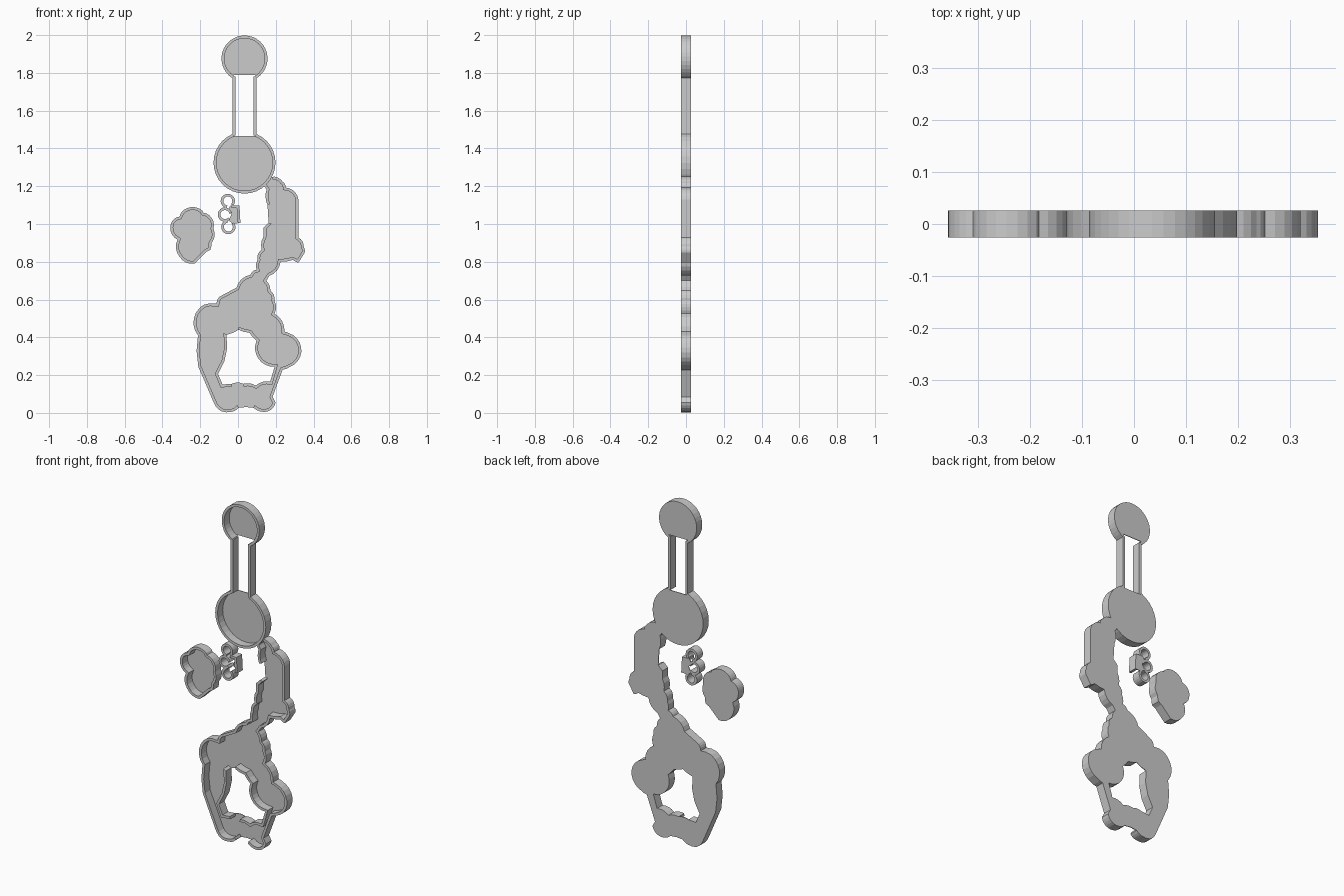
import bpy, bmesh, math

if "Cube" in bpy.data.objects:
    bpy.data.objects.remove(bpy.data.objects["Cube"])

FRONT, BACK = -0.026, 0.026   # depth range of the walls
PLATE = 0.004                 # backing sheet thickness
WALL = 0.015                  # wall width

grey = bpy.data.materials.new("light_grey")
grey.diffuse_color = (0.6, 0.6, 0.6, 1)
grey.use_nodes = True
grey.node_tree.nodes["Principled BSDF"].inputs["Base Color"].default_value = grey.diffuse_color


def finish(bm, name):
    bmesh.ops.recalc_face_normals(bm, faces=bm.faces)
    me = bpy.data.meshes.new(name)
    bm.to_mesh(me)
    bm.free()
    me.materials.append(grey)
    ob = bpy.data.objects.new(name, me)
    bpy.context.collection.objects.link(ob)
    return ob


def scallops(corners):
    """Corners (x, z, bulge[, 0 = no wall]) in hundredths -> points, wall flags."""
    pts, walls = [], []
    for i, c in enumerate(corners):
        n = corners[(i + 1) % len(corners)]
        px, pz, qx, qz, b = c[0] / 100, c[1] / 100, n[0] / 100, n[1] / 100, c[2]
        dx, dz = qx - px, qz - pz
        length = math.hypot(dx, dz)
        dx, dz, h = dx / length, dz / length, length / 2
        steps = 1 if abs(b) < 0.01 else max(2, min(9, round(abs(b) * 14)))
        for k in range(steps):
            along, off = -h, 0
            if k:
                r, th = h * (1 + b * b) / (2 * b), 2 * math.atan(b)
                a = th * (2 * k / steps - 1)
                along, off = r * math.sin(a), r * math.cos(a) - r + b * h
            pts.append((px + dx * (h + along) - dz * off, pz + dz * (h + along) + dx * off))
            walls.append(len(c) < 4)
    return pts, walls


def arc(cx, cz, r, start, end, n=28):
    return [(cx + r * math.cos(math.radians(start + (end - start) * i / n)),
             cz + r * math.sin(math.radians(start + (end - start) * i / n))) for i in range(n + 1)]


def wall(name, pts, flags=None):
    """Upright strip on the right-hand side of a clockwise path."""
    n = len(pts)
    flags = flags or [True] * (n - 1) + [False]
    closed = flags[-1] or not all(flags[:-1])
    bm = bmesh.new()
    rings = []
    for i, (x, z) in enumerate(pts):
        a = pts[i - 1] if i or closed else pts[i]
        b = pts[(i + 1) % n] if i < n - 1 or closed else pts[i]
        normals = []
        for p, q in ((a, (x, z)), ((x, z), b)):
            d = math.dist(p, q)
            if d > 1e-7:
                normals.append(((q[1] - p[1]) / d, (p[0] - q[0]) / d))
        mx, mz = sum(v[0] for v in normals), sum(v[1] for v in normals)
        m = math.hypot(mx, mz)
        mx, mz = mx / m, mz / m
        w = WALL / max(0.7, mx * normals[0][0] + mz * normals[0][1])
        ix, iz = x + mx * w, z + mz * w
        rings.append([bm.verts.new(v) for v in
                      ((x, FRONT, z), (ix, FRONT, iz), (ix, BACK, iz), (x, BACK, z))])
    for i in range(n):
        if not flags[i]:
            continue
        r, s = rings[i], rings[(i + 1) % n]
        for k in range(4):
            bm.faces.new((r[k], r[(k + 1) % 4], s[(k + 1) % 4], s[k]))
        if not flags[i - 1]:
            bm.faces.new(r)
        if not flags[(i + 1) % n]:
            bm.faces.new(s)
    bmesh.ops.delete(bm, geom=[v for v in bm.verts if not v.link_faces], context='VERTS')
    return finish(bm, name)


def sheet(name, *loops):
    """Thin backing sheet; later loops are holes."""
    bm = bmesh.new()
    edges = []
    for loop in loops:
        vs = [bm.verts.new((x, BACK, z)) for x, z in loop]
        edges += [bm.edges.new((vs[i - 1], vs[i])) for i in range(len(vs))]
    bmesh.ops.triangle_fill(bm, use_beauty=True, edges=edges, normal=(0, -1, 0))
    out = bmesh.ops.extrude_face_region(bm, geom=bm.faces[:])
    bmesh.ops.translate(bm, verts=[g for g in out["geom"] if isinstance(g, bmesh.types.BMVert)],
                        vec=(0, -PLATE, 0))
    return finish(bm, name)


# Top disc and the larger disc under it, both open towards the neck
CX = 0.0345
top = arc(CX, 1.876, 0.122, -121, -419)
wall("top_disc_wall", top)
sheet("top_disc_sheet", [(x, max(z, 1.79)) for x, z in top])
middle = arc(CX, 1.325, 0.164, 67, -247)
wall("middle_disc_wall", middle)
sheet("middle_disc_sheet", [(x, min(z, 1.467)) for x, z in middle])

# Two neck rails (no backing sheet)
wall("neck_rail_left", [(CX - 0.0635, 1.468), (CX - 0.0635, 1.78)])
wall("neck_rail_right", [(CX + 0.0635, 1.78), (CX + 0.0635, 1.468)])

# Main scalloped body: right side downwards, base, then left side upwards
right_side = [
    (17.8, 125, .3), (23.6, 122.4, .3), (25.2, 119.3, .35), (32, 113, 0), (32, 92.8, .3),
    (34.8, 88, .2), (35.3, 84.8, 0), (32, 79.5, .1), (29, 81, .1), (22.5, 80, .3),
    (16.7, 72.6, 0), (15, 70, .2), (17.2, 64.7, .3), (19.3, 59.4, .25), (19.3, 52.5, .3),
    (24.6, 43, .1), (27, 42.2, .72), (27.2, 24.2, .1), (23.6, 22.8, 0)]
base = [
    (18.3, 8.5, 0), (19.9, 5.5, .35), (14, .5, .2), (8.2, 2.7, -.1, 0), (.3, 2.7, .2),
    (-3.4, .6, .15), (-8.7, .8, .2), (-13, 5.8, 0)]
left_side = [
    (-21, 24.4, .1), (-21.2, 41, .45), (-18.3, 57.2, .15), (-11.4, 57.8, .2), (-9.8, 61.5, 0),
    (-.8, 66.3, .3), (6.6, 73.1, .3), (9.8, 75.8, .2), (10.3, 81, .3), (12.5, 86.4, .2),
    (13.5, 93.3, 0), (13.5, 98, 0), (16.2, 100.7, 0, 0), (15.6, 110.2, .1), (14.6, 114, .1),
    (15.1, 118.2, .1), (13.5, 121.4, 0, 0)]
opening = [
    (-6.1, 41.3, .2), (-10.6, 20.7, 0), (-8.2, 15, 0), (-3.4, 15.4, .2, 0), (3, 15.4, .2),
    (9.5, 14.5, .25), (17, 16.5, 0), (19.4, 24.4, .55), (9.8, 38.2, .1), (6.1, 42.4, .1),
    (.3, 44, .1, 0)]
outer, outer_walls = scallops(right_side + base + left_side)
inner, inner_walls = scallops(opening)
sheet("body_sheet", outer, inner)
wall("body_outer_wall", outer, outer_walls)
wall("body_opening_wall", inner, inner_walls)

# Separate scalloped tray on the left
tray, tray_walls = scallops([
    (-28.4, 107.6, .35), (-18.8, 107, 0), (-18.3, 106, .45), (-13, 97.5, .3), (-14, 90, .1),
    (-14.6, 86.4, 0), (-16.7, 85.3, 0), (-23, 79, .3), (-31, 82.7, .3), (-32, 91.7, .3),
    (-35.8, 98, .4), (-31, 103.9, .2)])
sheet("side_tray_sheet", tray)
wall("side_tray_wall", tray, tray_walls)

# Small three-looped piece next to it
WALL = 0.014
for i, (x, z, a) in enumerate([(-.054, 1.122, 260), (-.069, 1.05, 315), (-.051, .984, 400)]):
    wall(f"small_loop_{i + 1}", arc(x, z, 0.038, a, a - 300, 16))
sheet("small_piece_sheet", [(-.04, 1.098), (.008, 1.097), (.013, 1.005), (-.03, 1.002),
                            (-.05, 1.02), (-.035, 1.05), (-.05, 1.08)])
wall("small_piece_wall", [(-.035, 1.098), (.008, 1.097), (.013, 1.005)])
